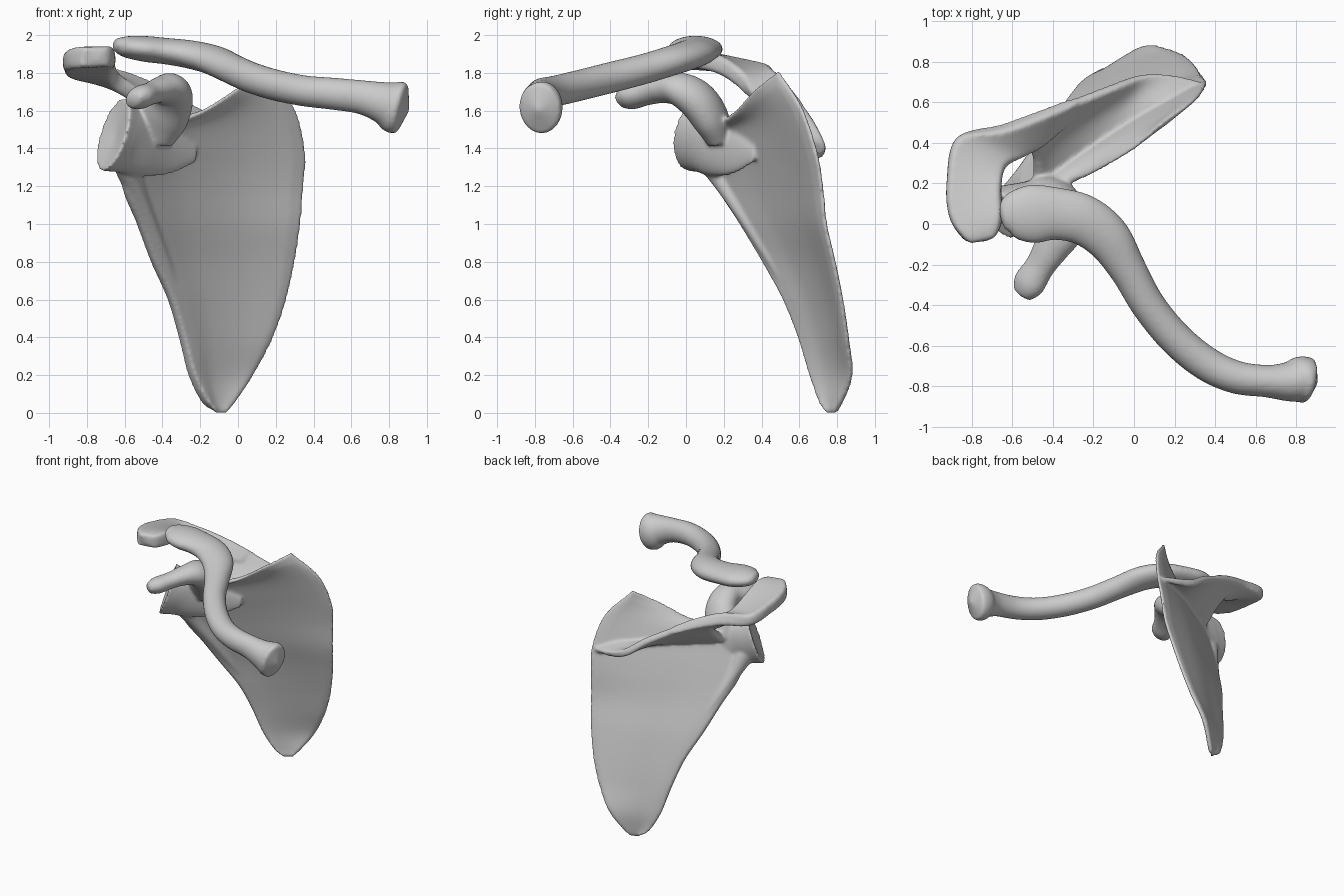
import bpy, bmesh, math
from mathutils import Vector


def spline(pts, n):
    """Catmull-Rom sampling of n+1 points of any dimension."""
    p = [Vector(q) for q in pts]
    p = [p[0] * 2 - p[1]] + p + [p[-1] * 2 - p[-2]]
    segs, out = len(p) - 3, []
    for k in range(n + 1):
        u = k / n * segs
        i = min(int(u), segs - 1)
        t = u - i
        a, b, c, d = p[i:i + 4]
        out.append((b * 2 + (c - a) * t + (a * 2 - b * 5 + c * 4 - d) * t * t
                    + (b * 3 - a - c * 3 + d) * t ** 3) * 0.5)
    return out


def tube(bm, stations, up=(0, 0, 1), n=40, sides=28, dish=(0, 0)):
    """Sweep ellipses; station = x, y, z, half width, half height."""
    s = spline(stations, n)
    c = [Vector(q[:3]) for q in s]
    rings = []
    for i, q in enumerate(s):
        tan = (c[min(i + 1, n)] - c[max(i - 1, 0)]).normalized()
        side = tan.cross(Vector(up)).normalized()
        top = side.cross(tan)
        rings.append([bm.verts.new(c[i] + side * q[3] * math.cos(a) + top * q[4] * math.sin(a))
                      for a in (2 * math.pi * k / sides for k in range(sides))])
    faces = []
    for r0, r1 in zip(rings, rings[1:]):
        for k in range(sides):
            j = (k + 1) % sides
            faces.append(bm.faces.new((r0[k], r0[j], r1[j], r1[k])))
    for ring, i, j, d in ((rings[0], 0, 1, dish[0]), (rings[-1], n, n - 1, dish[1])):
        hub = bm.verts.new(c[i] + (c[j] - c[i]).normalized() * d)
        for k in range(sides):
            faces.append(bm.faces.new((ring[k], ring[(k + 1) % sides], hub)))
    bmesh.ops.recalc_face_normals(bm, faces=faces)


def sheet(bm, rows, n=40, m=60):
    """Thick curved plate, thinned at its rim, through x, y, z, thickness points."""
    cols = list(zip(*[spline(r, n) for r in rows]))
    net = [spline(c, m) for c in cols]
    pos = [[Vector(q[:3]) for q in c] for c in net]
    a, b = [], []
    for i in range(n + 1):
        ra, rb = [], []
        for j in range(m + 1):
            du = pos[min(i + 1, n)][j] - pos[max(i - 1, 0)][j]
            dv = pos[i][min(j + 1, m)] - pos[i][max(j - 1, 0)]
            soft = min(1, .5 + .25 * min(i, n - i, j, m - j))
            off = du.cross(dv).normalized() * net[i][j][3] / 2 * soft
            ra.append(bm.verts.new(pos[i][j] + off))
            rb.append(bm.verts.new(pos[i][j] - off))
        a.append(ra)
        b.append(rb)
    faces = []
    for g in (a, b):
        for i in range(n):
            for j in range(m):
                faces.append(bm.faces.new((g[i][j], g[i + 1][j], g[i + 1][j + 1], g[i][j + 1])))
    rim = ([(i, 0) for i in range(n)] + [(n, j) for j in range(m)]
           + [(i, m) for i in range(n, 0, -1)] + [(0, j) for j in range(m, 0, -1)])
    for (i, j), (k, l) in zip(rim, rim[1:] + rim[:1]):
        faces.append(bm.faces.new((a[i][j], a[k][l], b[k][l], b[i][j])))
    bmesh.ops.recalc_face_normals(bm, faces=faces)


def finish(bm, name, voxel, smooth):
    me = bpy.data.meshes.new(name)
    bm.to_mesh(me)
    bm.free()
    ob = bpy.data.objects.new(name, me)
    bpy.context.collection.objects.link(ob)
    r = ob.modifiers.new("fuse", 'REMESH')
    r.mode, r.voxel_size, r.use_smooth_shade = 'VOXEL', voxel, True
    s = ob.modifiers.new("soften", 'SMOOTH')
    s.factor, s.iterations = 0.5, smooth
    me.shade_smooth()
    return ob


# Collarbone: S-shaped sweep, flat at the shoulder and flared at the breastbone
bm = bmesh.new()
tube(bm, [(-.65, .035, 1.955, .06, .03), (-.6, .045, 1.94, .115, .055), (-.5, .05, 1.928, .145, .068),
          (-.38, .05, 1.915, .13, .07), (-.25, .02, 1.897, .125, .075), (-.13, -.07, 1.867, .115, .078),
          (-.03, -.225, 1.82, .092, .08), (.07, -.4, 1.775, .085, .082), (.2, -.56, 1.735, .085, .082),
          (.35, -.685, 1.705, .085, .082), (.5, -.755, 1.69, .082, .085), (.65, -.775, 1.672, .08, .09),
          (.76, -.778, 1.645, .098, .11), (.825, -.768, 1.622, .115, .14), (.865, -.775, 1.612, .11, .135)],
     n=90, dish=(-.01, -.045))
finish(bm, "collarbone", .011, 7)

# Shoulder blade body: rows of outer border, inner border and backward bow
bm = bmesh.new()
borders = [((-.115, .765, 0), (-.065, .78, -.003), 0), ((-.18, .72, .06), (-.02, .82, .05), .005),
           ((-.25, .67, .2), (.08, .875, .2), .015), ((-.305, .61, .4), (.185, .855, .4), .025),
           ((-.365, .53, .6), (.255, .825, .6), .035), ((-.455, .42, .8), (.3, .785, .8), .045),
           ((-.53, .30, 1.0), (.33, .74, 1.0), .05), ((-.605, .18, 1.19), (.345, .72, 1.2), .05),
           ((-.60, .12, 1.36), (.355, .69, 1.38), .045), ((-.56, .11, 1.48), (.295, .61, 1.62), .02)]
ts = (0, .12, .35, .65, 1)
thick = (.07, .06, .03, .028, .04)
back = Vector((-.53, .85, 0))
rows = []
for lo, hi, bow in borders:
    rows.append([(*(Vector(lo).lerp(Vector(hi), t) + back * bow * 4 * t * (1 - t)), w)
                 for t, w in zip(ts, thick)])
rows.append([(-.5, .13, 1.55, .09), (-.36, .19, 1.555, .06), (-.2, .25, 1.59, .035),
             (0, .375, 1.72, .035), (.13, .49, 1.81, .04)])
sheet(bm, rows)

# Thickened ridge beside the outer border
tube(bm, [(-.24, .69, .28, .012, .012), (-.335, .545, .65, .03, .03), (-.45, .37, .95, .042, .038),
          (-.545, .225, 1.18, .055, .05), (-.605, .12, 1.36, .075, .08)])

# Neck and shallow socket
tube(bm, [(-.22, .36, 1.36, .008, .04), (-.36, .25, 1.38, .03, .12), (-.5, .15, 1.41, .07, .16),
          (-.6, .09, 1.45, .112, .185), (-.665, .052, 1.475, .142, .205)], dish=(0, .025))

# Spine: wall from the blade out to its crest
sheet(bm, [[(.32, .67, 1.36, .03), (.33, .69, 1.36, .03), (.335, .70, 1.36, .03)],
           [(.2, .62, 1.41, .04), (.19, .68, 1.39, .04), (.18, .73, 1.37, .05)],
           [(.05, .55, 1.43, .05), (.04, .65, 1.42, .04), (.04, .735, 1.42, .06)],
           [(-.1, .46, 1.45, .05), (-.1, .58, 1.48, .035), (-.1, .685, 1.53, .06)],
           [(-.25, .36, 1.46, .06), (-.25, .50, 1.53, .035), (-.25, .625, 1.62, .06)],
           [(-.40, .25, 1.47, .07), (-.40, .41, 1.57, .045), (-.41, .56, 1.70, .06)],
           [(-.49, .2, 1.48, .08), (-.50, .34, 1.60, .06), (-.57, .47, 1.74, .07)]])

# Acromion: flat hooked shelf at the end of the spine
sheet(bm, [[(-.28, .615, 1.64, .06), (-.30, .53, 1.59, .05)],
           [(-.45, .55, 1.72, .08), (-.45, .40, 1.63, .07)],
           [(-.65, .48, 1.785, .095), (-.56, .33, 1.69, .08)],
           [(-.875, .425, 1.81, .09), (-.64, .27, 1.77, .09)],
           [(-.925, .2, 1.85, .095), (-.655, .17, 1.845, .095)],
           [(-.91, .03, 1.87, .11), (-.65, .03, 1.885, .11)],
           [(-.84, -.075, 1.885, .11), (-.68, -.055, 1.885, .1)],
           [(-.79, -.09, 1.885, .06), (-.73, -.085, 1.885, .06)]])

# Coracoid: hooked finger rising from the neck and turning forward
tube(bm, [(-.44, .18, 1.45, .10, .07), (-.40, .13, 1.56, .135, .095), (-.36, .06, 1.655, .125, .1),
          (-.36, -.03, 1.71, .11, .09), (-.41, -.12, 1.71, .09, .07), (-.465, -.21, 1.69, .075, .06),
          (-.52, -.295, 1.67, .082, .062), (-.555, -.345, 1.655, .055, .04)],
     up=(.35, .75, .55), dish=(0, -.012))
finish(bm, "shoulder_blade", .0105, 10)
